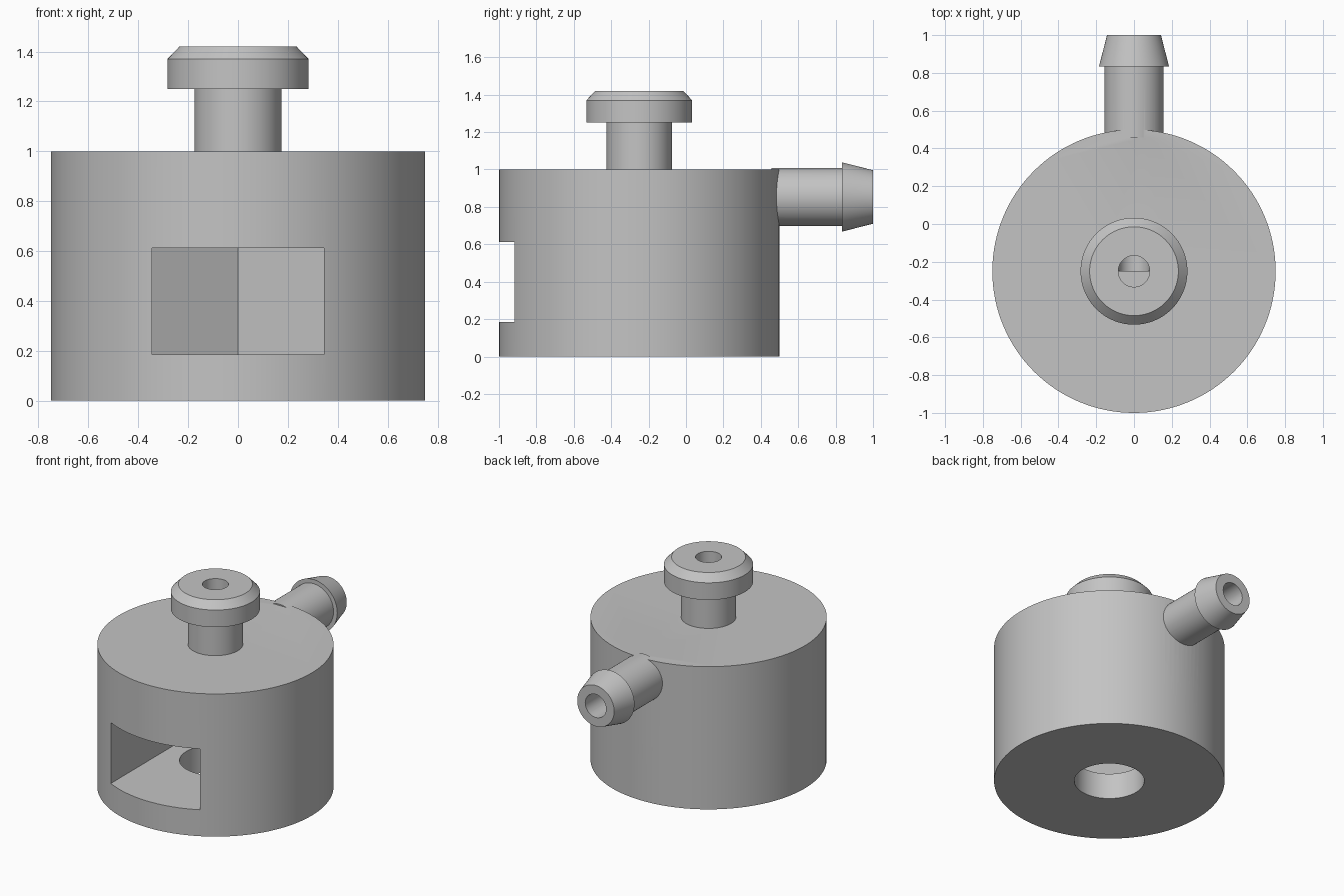
import bpy, bmesh, math
from mathutils import Matrix

cube = bpy.data.objects.get("Cube")
if cube:
    bpy.data.objects.remove(cube, do_unlink=True)

AXIS_Y = -0.25      # vertical axis of the body
BARB_Z = 0.853      # height of the hose barb axis

grey = bpy.data.materials.new("plain_grey")
grey.use_nodes = True
colour = (0.55, 0.55, 0.55, 1)
grey.diffuse_color = colour
grey.node_tree.nodes["Principled BSDF"].inputs["Base Color"].default_value = colour

UPRIGHT = Matrix.Translation((0, AXIS_Y, 0))
BACKWARD = Matrix.Translation((0, 0, BARB_Z)) @ Matrix.Rotation(-math.pi / 2, 4, "X")


def turned(name, profile, place, sides=96, turn=0):
    """Closed solid of revolution from (radius, distance along axis) pairs."""
    bm = bmesh.new()
    rings = []
    for r, h in profile:
        angles = [turn + math.tau * i / sides for i in range(sides)]
        rings.append([bm.verts.new((r * math.cos(a), r * math.sin(a), h)) for a in angles])
    for low, high in zip(rings, rings[1:]):
        for i in range(sides):
            j = (i + 1) % sides
            bm.faces.new((low[i], low[j], high[j], high[i]))
    bm.faces.new(rings[0][::-1])
    bm.faces.new(rings[-1])
    bm.transform(place)
    bmesh.ops.recalc_face_normals(bm, faces=bm.faces)
    mesh = bpy.data.meshes.new(name)
    bm.to_mesh(mesh)
    bm.free()
    mesh.materials.append(grey)
    obj = bpy.data.objects.new(name, mesh)
    bpy.context.collection.objects.link(obj)
    return obj


def combine(target, tool, operation):
    """Apply a boolean and remove the tool."""
    mod = target.modifiers.new(tool.name, "BOOLEAN")
    mod.operation, mod.object, mod.solver = operation, tool, "EXACT"
    bpy.context.view_layer.update()
    graph = bpy.context.evaluated_depsgraph_get()
    mesh = bpy.data.meshes.new_from_object(target.evaluated_get(graph))
    target.modifiers.clear()
    target.data = mesh
    bpy.data.objects.remove(tool, do_unlink=True)


# Main drum with the flanged top spigot and the hose barb at the back
body = turned("body", [(0.75, 0), (0.75, 1)], UPRIGHT, 128)
spigot = turned("top_spigot", [(0.175, 0.9), (0.175, 1.25), (0.283, 1.25),
                               (0.283, 1.37), (0.235, 1.42)], UPRIGHT)
barb = turned("hose_barb", [(0.156, 0.458), (0.156, 0.835), (0.185, 0.835),
                            (0.143, 1)], BACKWARD)
combine(body, spigot, "UNION")
combine(body, barb, "UNION")

# Nut slot: a hexagonal pocket stretched out through the front
flat = 0.345
slot = turned("nut_slot", [(flat / math.cos(math.pi / 6), 0.185),
                           (flat / math.cos(math.pi / 6), 0.612)],
              UPRIGHT, 6, math.pi / 6)
for v in slot.data.vertices:
    if v.co.y < AXIS_Y:
        v.co.y -= 1
combine(body, slot, "DIFFERENCE")

# Bolt hole from below, and the air passage from spigot to barb
combine(body, turned("bolt_hole", [(0.228, -0.1), (0.228, 0.3)], UPRIGHT), "DIFFERENCE")
combine(body, turned("top_bore", [(0.083, BARB_Z), (0.083, 1.5)], UPRIGHT, 48), "DIFFERENCE")
combine(body, turned("barb_bore", [(0.081, AXIS_Y), (0.081, 1.1)], BACKWARD, 48), "DIFFERENCE")

bpy.ops.object.select_all(action="DESELECT")
body.select_set(True)
bpy.context.view_layer.objects.active = body
bpy.ops.object.shade_smooth_by_angle(angle=math.radians(25))
